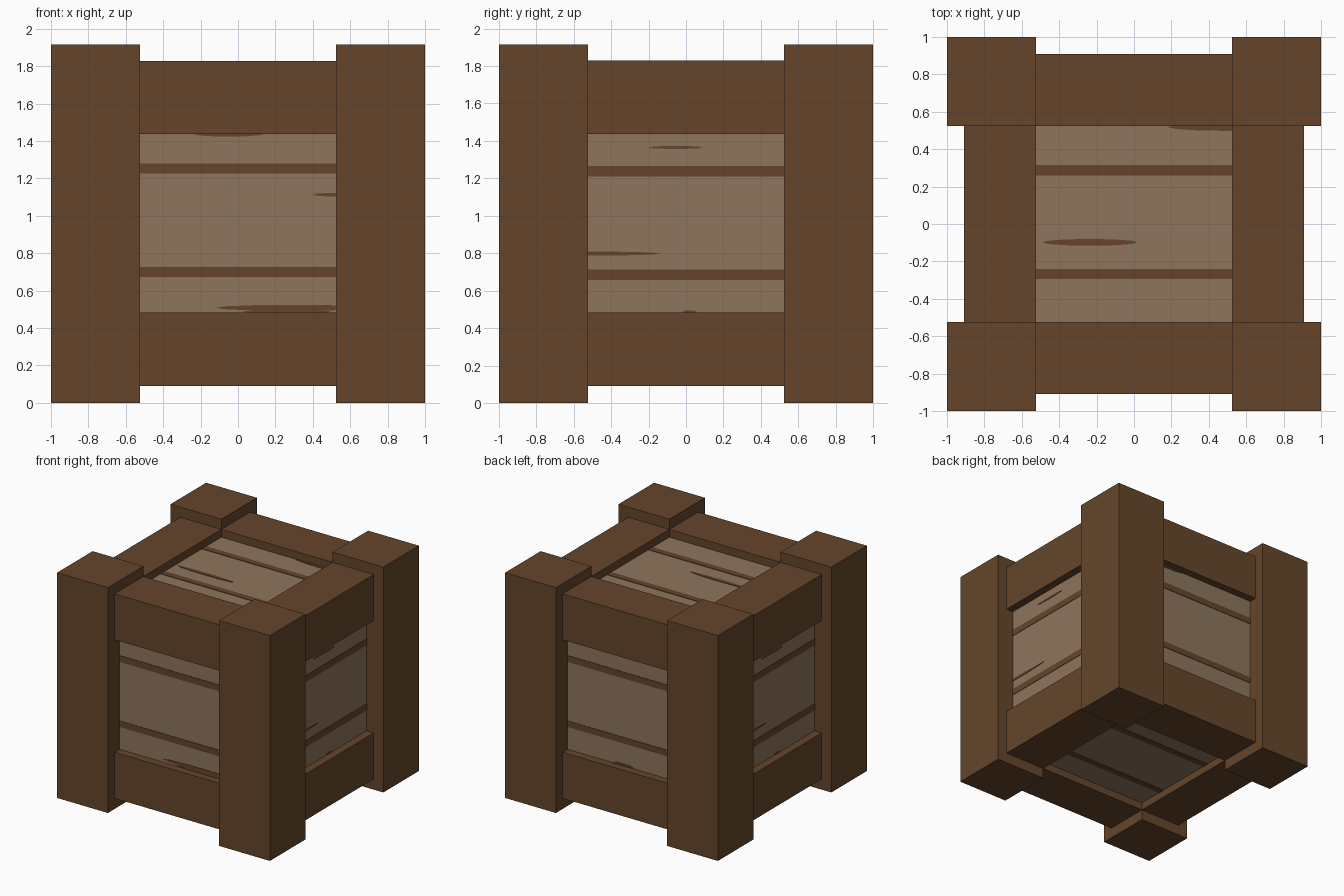
import bpy, bmesh, math
from mathutils import Vector

if "Cube" in bpy.data.objects:
    bpy.data.objects.remove(bpy.data.objects["Cube"])


def material(name, rgb):
    m = bpy.data.materials.new(name)
    m.diffuse_color = (*rgb, 1)
    m.use_nodes = True
    m.node_tree.nodes["Principled BSDF"].inputs["Base Color"].default_value = m.diffuse_color
    return m


DARK = material("dark brown wood", (0.130, 0.060, 0.024))
LIGHT = material("pale brown wood", (0.270, 0.178, 0.109))

H = 1.915       # overall height
IN = 0.523      # inner edge of posts and rails
OUT = 0.91      # outer face of rails
PANEL = 0.843   # panel face
MID = H / 2


def finish(name, bm, mat):
    bmesh.ops.recalc_face_normals(bm, faces=bm.faces)
    me = bpy.data.meshes.new(name)
    bm.to_mesh(me)
    bm.free()
    me.materials.append(mat)
    ob = bpy.data.objects.new(name, me)
    bpy.context.collection.objects.link(ob)
    return ob


def box(name, lo, hi, mat):
    lo, hi = Vector(lo), Vector(hi)
    bm = bmesh.new()
    bmesh.ops.create_cube(bm, size=1)
    for v in bm.verts:
        v.co = Vector([(lo[i] + hi[i]) / 2 + v.co[i] * (hi[i] - lo[i]) for i in range(3)])
    return finish(name, bm, mat)


# Inner crate body
box("crate_panels", (-PANEL, -PANEL, 0.155), (PANEL, PANEL, 1.762), LIGHT)

# Corner posts
for sx, px in ((-1, "left"), (1, "right")):
    for sy, py in ((-1, "front"), (1, "back")):
        xs, ys = sorted((sx * IN, sx)), sorted((sy * IN, sy))
        box(f"{py}_{px}_post", (xs[0], ys[0], 0), (xs[1], ys[1], H), DARK)

# Top and bottom rails on all four sides
for level, z0, z1 in (("bottom", 0.09, 0.482), ("top", 1.438, 1.828)):
    for s, ny, nx in ((-1, "front", "left"), (1, "back", "right")):
        a, b = sorted((s * IN, s * OUT))
        box(f"{level}_{ny}_rail", (-IN, a, z0), (IN, b, z1), DARK)
        box(f"{level}_{nx}_rail", (a, -IN, z0), (b, IN, z1), DARK)


# Plank gaps and grain marks: thin plates lying on a panel face
def marks(name, to_3d, normal, gaps, grain):
    bm = bmesh.new()
    shapes = []
    for v0, v1 in gaps:
        shapes.append([(-0.54, v0), (0.54, v0), (0.54, v1), (-0.54, v1)])
    for u0, u1, v, t in grain:
        c, r = (u0 + u1) / 2, (u1 - u0) / 2
        shapes.append([(c + r * math.cos(k * math.pi / 6),
                        v + t / 2 * math.sin(k * math.pi / 6)) for k in range(12)])
    for pts in shapes:
        f = bm.faces.new([bm.verts.new(to_3d(u, v)) for u, v in pts])
        ext = bmesh.ops.extrude_face_region(bm, geom=[f])
        new = [g for g in ext["geom"] if isinstance(g, bmesh.types.BMVert)]
        bmesh.ops.translate(bm, verts=new, vec=Vector(normal) * 0.004)
    finish(name, bm, DARK)


front_gaps = [(0.673, 0.725), (1.226, 1.28)]
side_gaps = [(0.658, 0.713), (1.211, 1.265)]
marks("front_grain", lambda u, v: (u, -PANEL, v), (0, -1, 0), front_gaps,
      [(-0.24, 0.14, 1.438, 0.03), (0.4, 0.66, 1.113, 0.02),
       (-0.12, 0.7, 0.508, 0.032), (0.02, 0.5, 0.488, 0.02)])
marks("back_grain", lambda u, v: (u, PANEL, v), (0, 1, 0), front_gaps,
      [(0.2, 0.5, 1.438, 0.03), (-0.1, 0.1, 0.485, 0.03)])
side_grain = [(-0.2, 0.09, 1.365, 0.016), (-0.9, -0.13, 0.798, 0.022), (-0.02, 0.06, 0.485, 0.02)]
marks("right_grain", lambda u, v: (PANEL, u, v), (1, 0, 0), side_gaps, side_grain)
marks("left_grain", lambda u, v: (-PANEL, -u, v), (-1, 0, 0), side_gaps, side_grain)
marks("top_grain", lambda u, v: (u, v, 1.762), (0, 0, 1),
      [(0.26, 0.315), (-0.295, -0.24)],
      [(-0.49, 0.02, -0.098, 0.036), (0.18, 0.8, 0.518, 0.04)])
marks("bottom_grain", lambda u, v: (u, v, 0.155), (0, 0, -1),
      [(0.25, 0.305), (-0.305, -0.25)], [])
